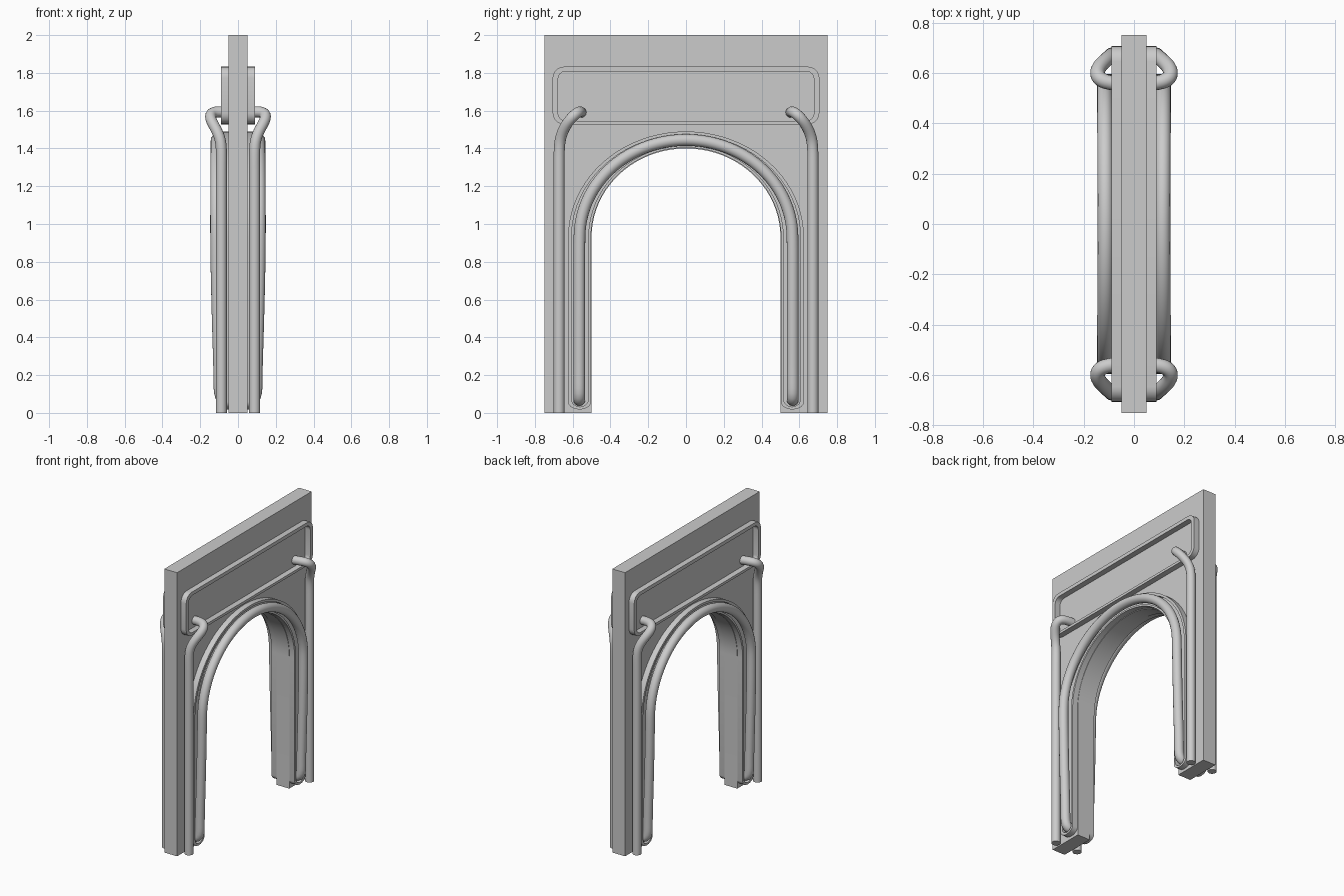
import bpy
from math import sin, cos, pi
from mathutils import Matrix

if "Cube" in bpy.data.objects:
    bpy.data.objects.remove(bpy.data.objects["Cube"])

# local x -> world y, local y -> world z, local z -> world x
UPRIGHT = Matrix(((0, 0, 1, 0), (1, 0, 0, 0), (0, 1, 0, 0), (0, 0, 0, 1)))
SPRING = 0.93


def finish(name, curve, matrix, mirror):
    """Turn a curve into a mesh object, optionally mirrored in x / y."""
    tmp = bpy.data.objects.new(name + "_curve", curve)
    bpy.context.collection.objects.link(tmp)
    dg = bpy.context.evaluated_depsgraph_get()
    mesh = bpy.data.meshes.new_from_object(tmp.evaluated_get(dg))
    bpy.data.objects.remove(tmp)
    mesh.transform(matrix)
    obj = bpy.data.objects.new(name, mesh)
    bpy.context.collection.objects.link(obj)
    if any(mirror):
        mod = obj.modifiers.new("Mirror", 'MIRROR')
        mod.use_axis = mirror
        mod.use_mirror_merge = False
    bpy.ops.object.select_all(action='DESELECT')
    bpy.context.view_layer.objects.active = obj
    obj.select_set(True)
    bpy.ops.object.shade_smooth_by_angle(angle=0.6)
    return obj


def plate(name, loops, x0, x1, mirror=(False, False, False)):
    """Flat outline(s) in the y-z plane, extruded from x0 to x1."""
    cu = bpy.data.curves.new(name, 'CURVE')
    cu.dimensions, cu.fill_mode = '2D', 'BOTH'
    cu.extrude = (x1 - x0) / 2
    for pts in loops:
        s = cu.splines.new('POLY')
        s.points.add(len(pts) - 1)
        for p, (y, z) in zip(s.points, pts):
            p.co = (y, z, 0, 1)
        s.use_cyclic_u = True
    return finish(name, cu, Matrix.Translation(((x0 + x1) / 2, 0, 0)) @ UPRIGHT, mirror)


def tube(name, pts, radius, mirror):
    """Round tube swept along a smooth path of (x, y, z) points."""
    cu = bpy.data.curves.new(name, 'CURVE')
    cu.dimensions = '3D'
    cu.bevel_depth, cu.bevel_resolution, cu.use_fill_caps = radius, 6, True
    s = cu.splines.new('NURBS')
    s.points.add(len(pts) - 1)
    for p, co in zip(s.points, pts):
        p.co = (*co, 1)
    s.order_u, s.use_endpoint_u, s.resolution_u = 4, True, 6
    return finish(name, cu, Matrix(), mirror)


def arch(half, top, n=40):
    """Arch points from -y to +y."""
    return [(-half * cos(pi * i / n), SPRING + (top - SPRING) * sin(pi * i / n))
            for i in range(n + 1)]


def rounded_rect(hy, z0, z1, r, n=6):
    pts = []
    for k, (cy, cz) in enumerate(((hy - r, z1 - r), (r - hy, z1 - r),
                                  (r - hy, z0 + r), (hy - r, z0 + r))):
        for i in range(n + 1):
            a = (k + i / n) * pi / 2
            pts.append((cy + r * cos(a), cz + r * sin(a)))
    return pts


def horseshoe(out, out_top, inn, inn_top, z0, n=10):
    """Closed arch band outline with rounded feet."""
    c, r, h = (out + inn) / 2, (out - inn) / 2, 0.04
    foot = [(c + r * cos(pi * i / n), z0 + h - h * sin(pi * i / n)) for i in range(n + 1)]
    left = [(-y, z) for y, z in foot[::-1]]
    return arch(out, out_top) + foot + arch(inn, inn_top)[::-1] + left


# wall slab with arched opening
plate("arch_wall", [[(-0.75, 0), (-0.5, 0)] + arch(0.5, 1.4)
                    + [(0.5, 0), (0.75, 0), (0.75, 2), (-0.75, 2)]], -0.05, 0.05)

# raised panel frame and raised rim around the opening, on both faces
plate("panel_frame", [rounded_rect(0.706, 1.528, 1.833, 0.06),
                      rounded_rect(0.677, 1.546, 1.808, 0.04)],
      0.045, 0.09, (True, False, False))
plate("arch_rim", [horseshoe(0.624, 1.49, 0.503, 1.404, 0.018),
                   horseshoe(0.606, 1.474, 0.517, 1.416, 0.032)],
      0.045, 0.09, (True, False, False))

# arched tube bowing out from the wall, feet turned into the wall
leg = [(0.04, 0.565, 0.068), (0.1, 0.565, 0.06), (0.096, 0.565, 0.15),
       (0.105, 0.565, 0.4), (0.114, 0.565, 0.75)]
bow = [(0.113 + 0.003 * abs(y) / 0.565, y, z) for y, z in arch(0.565, 1.446, 24)]
tube("arch_tube", [(x, -y, z) for x, y, z in leg] + bow + leg[::-1], 0.031,
     (True, False, False))

# side pipes that hook over the panel frame into the wall
tube("side_pipe", [(0.088, 0.672, 0), (0.088, 0.672, 0.5), (0.088, 0.672, 1.0),
                   (0.088, 0.672, 1.32), (0.086, 0.672, 1.44), (0.12, 0.645, 1.51),
                   (0.15, 0.61, 1.56), (0.142, 0.57, 1.595), (0.09, 0.558, 1.595),
                   (0.03, 0.555, 1.59)], 0.029, (True, True, False))
